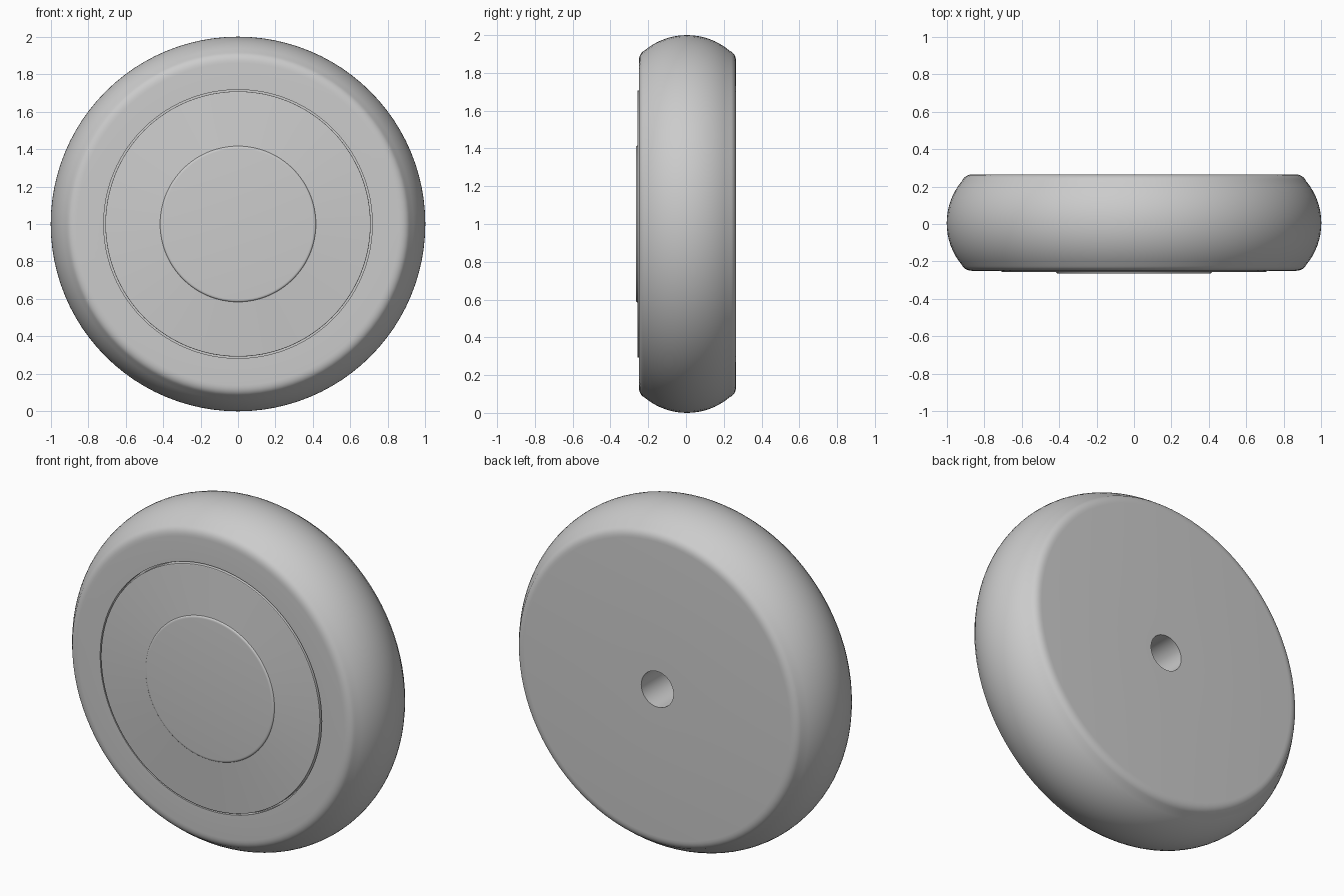
import bpy, bmesh, math
from mathutils import Vector

if "Cube" in bpy.data.objects:
    bpy.data.objects.remove(bpy.data.objects["Cube"], do_unlink=True)

SEGMENTS = 96

grey = bpy.data.materials.new("light grey")
grey.use_nodes = True
colour = (0.6, 0.6, 0.6, 1)
grey.diffuse_color = colour
grey.node_tree.nodes["Principled BSDF"].inputs["Base Color"].default_value = colour


def lathe(name, profile):
    """Revolve (radius, y) points around the wheel axle at z = 1."""
    bm = bmesh.new()
    verts = [bm.verts.new((r, y, 1)) for r, y in profile]
    edges = [bm.edges.new(pair) for pair in zip(verts, verts[1:])]
    bmesh.ops.spin(bm, geom=verts + edges, cent=(0, 0, 1), axis=(0, 1, 0),
                   angle=math.tau, steps=SEGMENTS, use_duplicate=False)
    bmesh.ops.remove_doubles(bm, verts=bm.verts, dist=0.0001)
    bmesh.ops.recalc_face_normals(bm, faces=bm.faces)
    mesh = bpy.data.meshes.new(name)
    bm.to_mesh(mesh)
    bm.free()
    mesh.materials.append(grey)
    obj = bpy.data.objects.new(name, mesh)
    bpy.context.collection.objects.link(obj)
    bpy.ops.object.select_all(action="DESELECT")
    obj.select_set(True)
    bpy.context.view_layer.objects.active = obj
    bpy.ops.object.shade_smooth_by_angle(angle=math.radians(35))
    return obj


def fillet(start, corner, end, steps=6):
    """Rounded corner as a quadratic curve."""
    a, b, c = Vector(start), Vector(corner), Vector(end)
    ts = [i / steps for i in range(steps + 1)]
    return [tuple(a * (1 - t) ** 2 + b * 2 * t * (1 - t) + c * t * t) for t in ts]


# Crowned tread between the two rounded shoulders
CROWN, HALF = 0.35, 0.225
half_angle = math.asin(HALF / CROWN)
tread = []
for i in range(17):
    a = half_angle * (i / 8 - 1)
    tread.append((1 - CROWN + CROWN * math.cos(a), 0.005 + CROWN * math.sin(a)))

# Wheel body with a seat for the cap in front and an axle hole behind
front_face, back_face = -0.25, 0.265
body = [(0, -0.22), (0.717, -0.22), (0.717, front_face)]
body += fillet((0.86, front_face), (0.902, front_face), tread[0])
body += tread[1:-1]
body += fillet(tread[-1], (0.902, back_face), (0.86, back_face))
body += [(0.104, back_face), (0.104, -0.18), (0, -0.18)]
lathe("wheel_body", body)

# Hub cap with a softly raised centre
cap = [(0.708, -0.22), (0.708, -0.252)]
cap += fillet((0.708, -0.252), (0.708, -0.256), (0.703, -0.256), 3)[1:]
cap += [(0.422, -0.256)]
cap += fillet((0.416, -0.257), (0.414, -0.265), (0.402, -0.265), 4)
cap += [(0, -0.265)]
lathe("hub_cap", cap)
